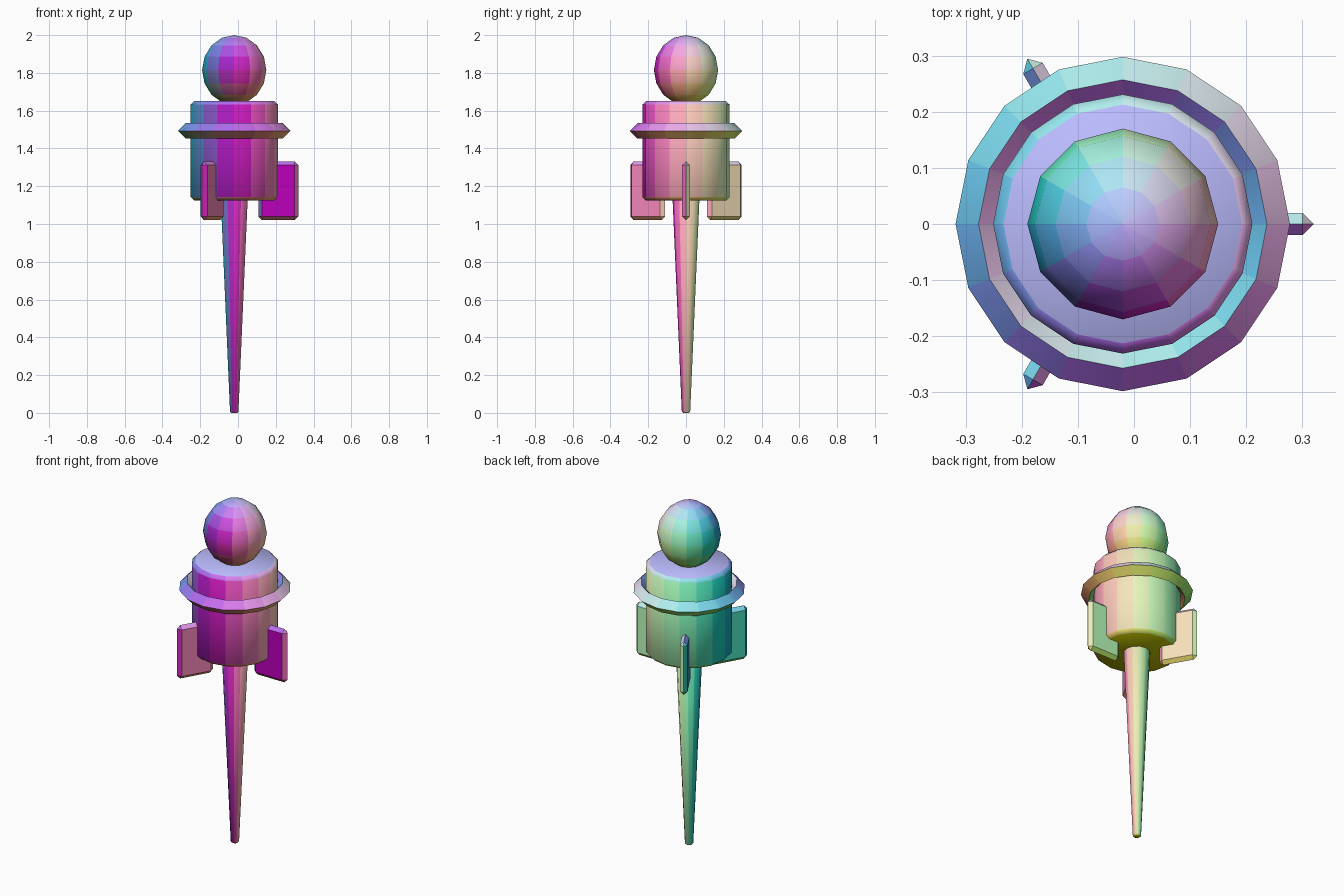
import bpy
from math import radians, cos, sin

if "Cube" in bpy.data.objects:
    bpy.data.objects.remove(bpy.data.objects["Cube"])

AX = -0.02  # x of the central axis


def tint(ob):
    """Colour every face by the direction it points in, sharing materials."""
    slots = {}
    rot = ob.rotation_euler.to_matrix()
    for face in ob.data.polygons:
        n = rot @ face.normal
        rgb = tuple(min(1.0, max(0.0, round(c * 0.5 + 0.5, 2))) for c in n)
        if rgb not in slots:
            name = "tint_%.2f_%.2f_%.2f" % rgb
            mat = bpy.data.materials.get(name) or bpy.data.materials.new(name)
            mat.diffuse_color = (*rgb, 1)
            mat.use_nodes = True
            mat.node_tree.nodes["Principled BSDF"].inputs["Base Color"].default_value = mat.diffuse_color
            slots[rgb] = len(ob.data.materials)
            ob.data.materials.append(mat)
        face.material_index = slots[rgb]


def finish(name, bevel=0.0, angle=50):
    ob = bpy.context.object
    ob.name = name
    if bevel:
        mod = ob.modifiers.new("Bevel", 'BEVEL')
        mod.width = bevel
        mod.segments = 1
        mod.limit_method = 'ANGLE'
        mod.angle_limit = radians(50)
        bpy.ops.object.modifier_apply(modifier=mod.name)
    bpy.ops.object.shade_smooth_by_angle(angle=radians(angle))
    tint(ob)


def tapered(name, z0, z1, r0, r1, sides, bevel):
    bpy.ops.mesh.primitive_cone_add(vertices=sides, radius1=r0, radius2=r1,
                                    depth=z1 - z0, location=(AX, 0, (z0 + z1) / 2))
    finish(name, bevel)


# Long tapering spike
tapered("spike", 0.0, 1.15, 0.022, 0.072, 12, 0.006)

# Drum-shaped body
tapered("body", 1.125, 1.65, 0.231, 0.231, 16, 0.018)

# Diamond-section collar
bpy.ops.mesh.primitive_torus_add(major_segments=16, minor_segments=4,
                                 major_radius=0.257, minor_radius=0.041,
                                 location=(AX, 0, 1.493))
finish("collar")

# Egg-shaped knob on top
bpy.ops.mesh.primitive_uv_sphere_add(segments=12, ring_count=8, radius=1,
                                     location=(AX, 0, 1.815))
bpy.context.object.scale = (0.17, 0.17, 0.185)
bpy.ops.object.transform_apply(location=False, rotation=False, scale=True)
finish("knob", angle=60)

# Three radial fins with knife-edged bevels
for i in range(3):
    a = radians(120 * i)
    r = 0.234
    bpy.ops.mesh.primitive_cube_add(size=1, location=(AX + r * cos(a), r * sin(a), 1.176))
    ob = bpy.context.object
    ob.scale = (0.212, 0.04, 0.312)
    bpy.ops.object.transform_apply(location=False, rotation=False, scale=True)
    ob.rotation_euler.z = a
    finish(f"fin_{i + 1}", 0.0199, angle=30)
